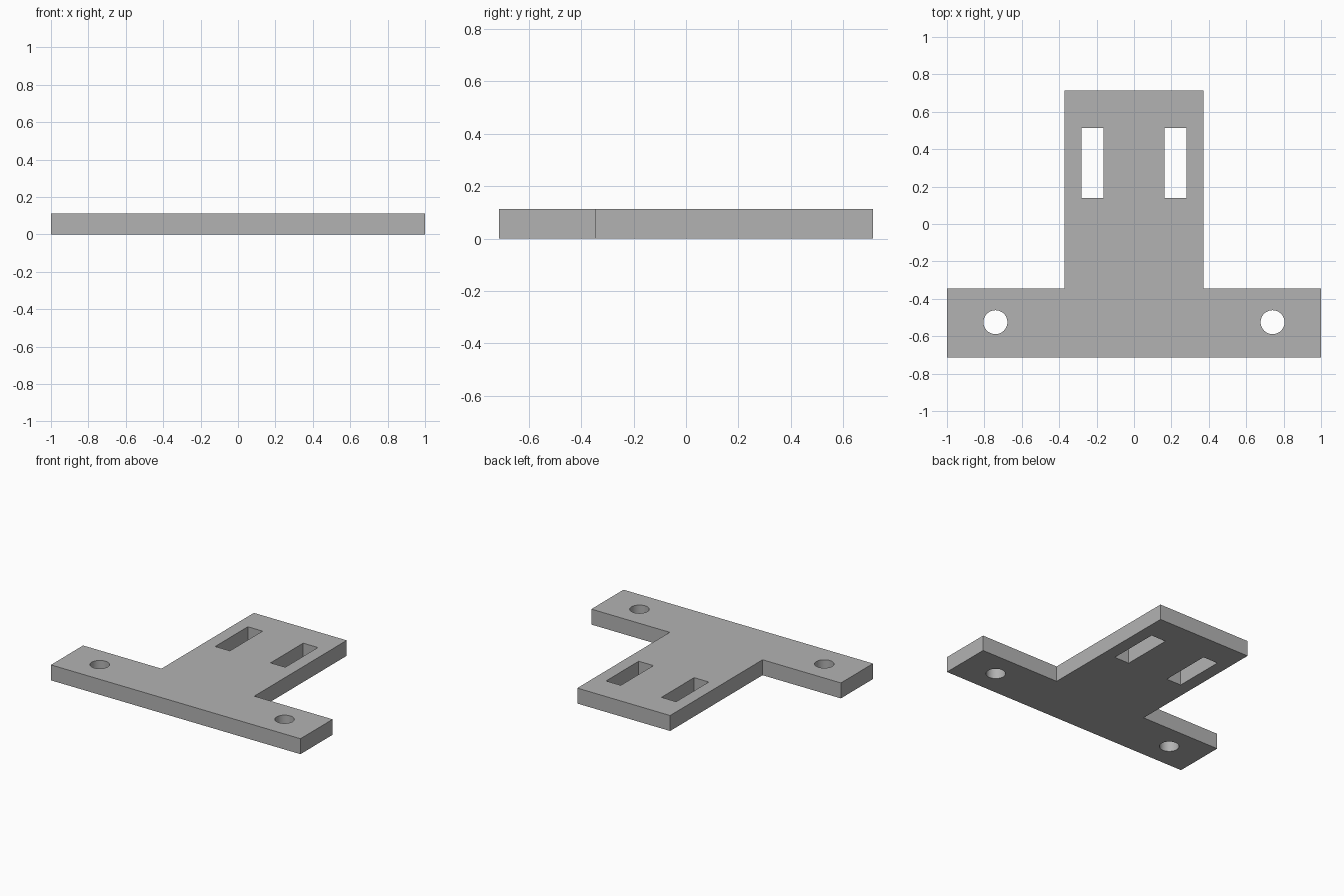
import bpy, bmesh, math

if "Cube" in bpy.data.objects:
    bpy.data.objects.remove(bpy.data.objects["Cube"])

THICK = 0.112

grey = bpy.data.materials.new("light_grey")
grey.diffuse_color = (0.45, 0.45, 0.45, 1)
grey.use_nodes = True
grey.node_tree.nodes["Principled BSDF"].inputs["Base Color"].default_value = grey.diffuse_color


def prism(name, outline, z0, z1):
    """Closed vertical prism from a 2D outline."""
    bm = bmesh.new()
    base = bm.faces.new([bm.verts.new((x, y, z0)) for x, y in outline])
    ext = bmesh.ops.extrude_face_region(bm, geom=[base], use_keep_orig=True)
    top = [v for v in ext["geom"] if isinstance(v, bmesh.types.BMVert)]
    bmesh.ops.translate(bm, verts=top, vec=(0, 0, z1 - z0))
    bmesh.ops.recalc_face_normals(bm, faces=bm.faces)
    mesh = bpy.data.meshes.new(name)
    bm.to_mesh(mesh)
    bm.free()
    mesh.materials.append(grey)
    obj = bpy.data.objects.new(name, mesh)
    bpy.context.collection.objects.link(obj)
    return obj


# T-shaped plate: right half outline, mirrored to the left
half = [(1.0, -0.713), (1.0, -0.345), (0.372, -0.345), (0.372, 0.713)]
plate = prism("mounting_plate", half + [(-x, y) for x, y in reversed(half)], 0, THICK)

# Cutters: a strap slot and a round screw hole on each side
cutters = []
for side, s in (("left", -1), ("right", 1)):
    slot = [(s * 0.163, 0.14), (s * 0.281, 0.14), (s * 0.281, 0.514), (s * 0.163, 0.514)]
    hole = [(s * 0.741 + 0.064 * math.cos(a), -0.525 + 0.064 * math.sin(a))
            for a in (math.tau * i / 48 for i in range(48))]
    for part, outline in (("slot", slot), ("screw_hole", hole)):
        cutters.append(prism(f"{side}_{part}_cutter", outline, -0.1, THICK + 0.1))

bpy.context.view_layer.objects.active = plate
plate.select_set(True)
for cutter in cutters:
    cutter.hide_render = True
    mod = plate.modifiers.new(cutter.name, "BOOLEAN")
    mod.operation, mod.solver, mod.object = "DIFFERENCE", "EXACT", cutter
    bpy.ops.object.modifier_apply(modifier=mod.name)
for cutter in cutters:
    bpy.data.objects.remove(cutter, do_unlink=True)

# Smooth hole walls, crisp plate edges
bpy.ops.object.shade_smooth_by_angle(angle=math.radians(30))
